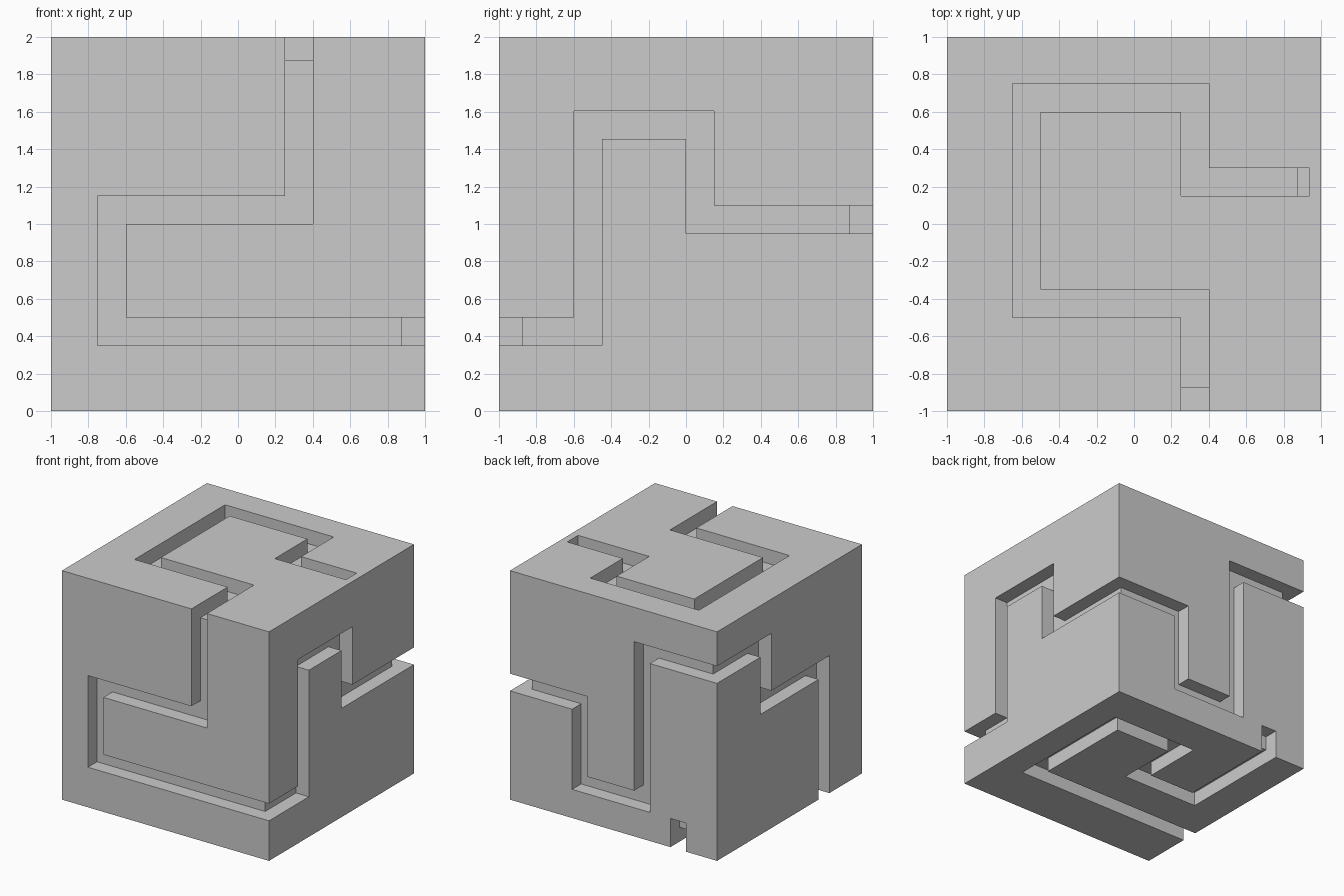
import bpy, bmesh
from mathutils import Vector

if "Cube" in bpy.data.objects:
    bpy.data.objects.remove(bpy.data.objects["Cube"])

HALF = 0.075      # half groove width
FLOOR = 0.875     # distance of groove floor from the cube centre

# Maps a point on a face (u, v) at outward distance w to world space
FACES = {
    "front":  lambda u, v, w: (u, -w, v),
    "back":   lambda u, v, w: (u, w, v),
    "right":  lambda u, v, w: (w, u, v),
    "left":   lambda u, v, w: (-w, u, v),
    "top":    lambda u, v, w: (u, v, 1 + w),
    "bottom": lambda u, v, w: (u, v, 1 - w),
}


def outline(path):
    """Widen a right-angled centre line into a closed outline."""
    pts = [Vector(p) for p in path]
    normals = []
    for a, b in zip(pts, pts[1:]):
        d = (b - a).normalized()
        normals.append(Vector((-d.y, d.x)))
    left, right = [], []
    for i, p in enumerate(pts):
        if i == 0:
            n = normals[0]
        elif i == len(pts) - 1:
            n = normals[-1]
        else:
            n = normals[i - 1] + normals[i]
        left.append(p + n * HALF)
        right.append(p - n * HALF)
    return left + right[::-1]


def carve(target, face, path, top=1.1):
    """Cut a groove along a path on one face."""
    bm = bmesh.new()
    place = FACES[face]
    ring = [bm.verts.new(place(p.x, p.y, FLOOR)) for p in outline(path)]
    base = bm.faces.new(ring)
    res = bmesh.ops.extrude_face_region(bm, geom=[base])
    shift = Vector(place(0, 0, top)) - Vector(place(0, 0, FLOOR))
    moved = [g for g in res["geom"] if isinstance(g, bmesh.types.BMVert)]
    bmesh.ops.translate(bm, verts=moved, vec=shift)
    bmesh.ops.recalc_face_normals(bm, faces=bm.faces)
    mesh = bpy.data.meshes.new("groove_cutter")
    bm.to_mesh(mesh)
    bm.free()
    cutter = bpy.data.objects.new("groove_cutter", mesh)
    bpy.context.collection.objects.link(cutter)
    cutter.hide_render = True

    mod = target.modifiers.new("groove", "BOOLEAN")
    mod.operation, mod.solver, mod.object = "DIFFERENCE", "EXACT", cutter
    bpy.context.view_layer.objects.active = target
    bpy.ops.object.modifier_apply(modifier=mod.name)
    bpy.data.objects.remove(cutter)


# Solid block
bpy.ops.mesh.primitive_cube_add(size=2, location=(0, 0, 1))
block = bpy.context.object
block.name = "maze_block"
bpy.ops.object.transform_apply(location=True)

# One continuous groove winding over all six faces
carve(block, "top", [(.325, -1.1), (.325, -.425), (-.575, -.425), (-.575, .675),
                     (.325, .675), (.325, .225), (.9375, .225)])
carve(block, "front", [(.325, 2.1), (.325, 1.075), (-.675, 1.075),
                       (-.675, .425), (1.1, .425)])
carve(block, "right", [(-1.1, .425), (-.525, .425), (-.525, 1.53), (.075, 1.53),
                       (.075, 1.025), (1.1, 1.025)])
carve(block, "back", [(1.1, 1.025), (.325, 1.025), (.325, .325), (-.275, .325),
                      (-.275, 1.625), (-1.1, 1.625)])
carve(block, "left", [(1.1, 1.625), (.325, 1.625), (.325, 1.125),
                      (-.475, 1.125), (-.475, -.1)])
carve(block, "bottom", [(-1.1, -.475), (.675, -.475), (.675, .575), (-.025, .575),
                        (-.025, .025), (-.625, .025), (-.625, 1.1)])

# End notch on the back and small pocket at the groove start
carve(block, "back", [(-.625, -.1), (-.625, .25)])
carve(block, "right", [(.225, 2.1), (.225, 1.75)], top=.9375)
